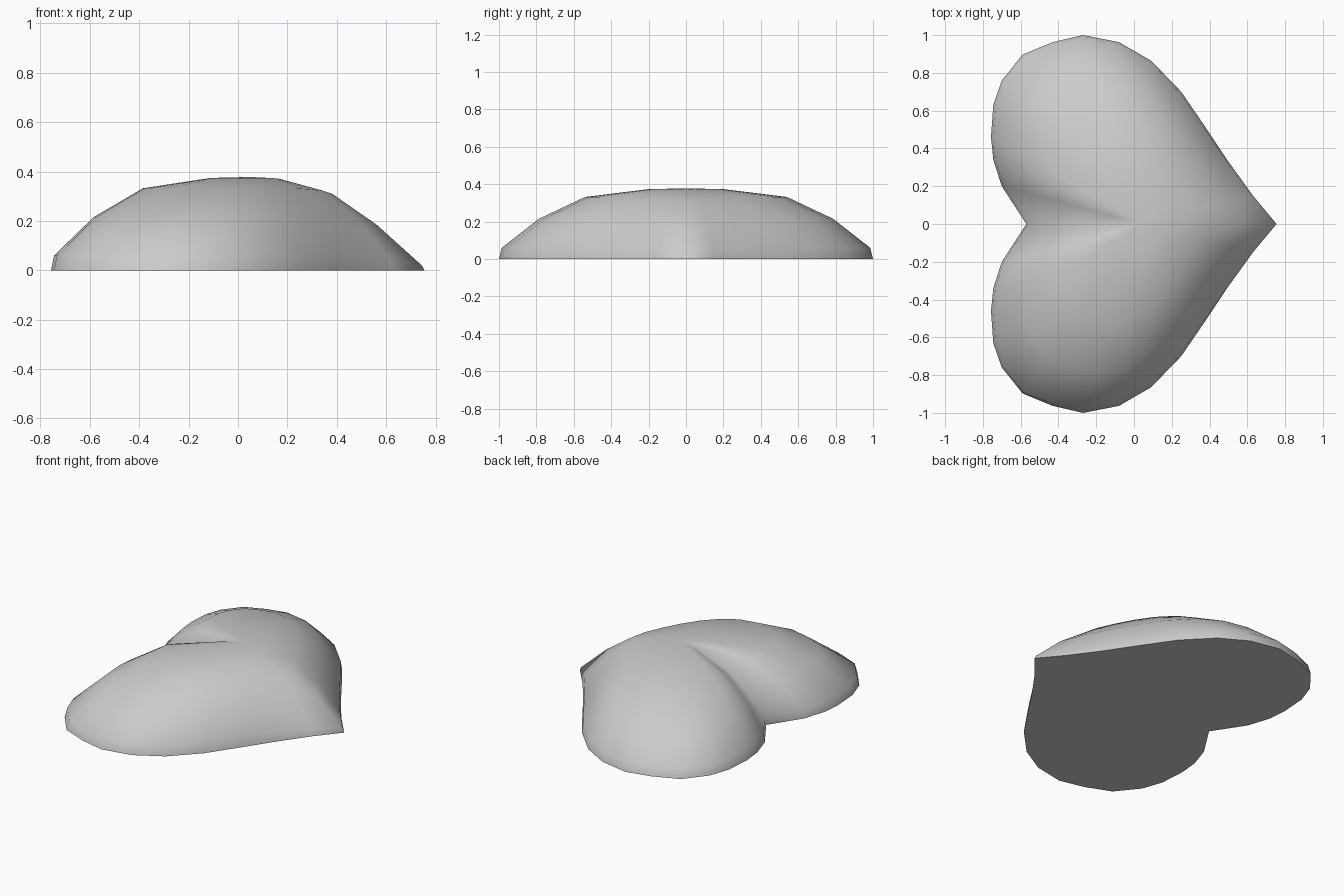
import bpy, bmesh

if "Cube" in bpy.data.objects:
    bpy.data.objects.remove(bpy.data.objects["Cube"])

# Half outline of the heart, from the notch round to the tip
half = [(-.57, 0), (-.70, .20), (-.745, .34), (-.757, .46), (-.745, .63), (-.70, .76),
        (-.59, .897), (-.43, .963), (-.27, 1.0), (-.08, .963), (.09, .865), (.25, .70),
        (.38, .51), (.50, .33), (.63, .15), (.755, 0)]
last = len(half) - 1
outline = [(x, y, i) for i, (x, y) in enumerate(half)]
outline += [(x, -y, i) for x, y, i in reversed(outline[1:-1])]

# Dome levels: scale, height, tip scale, tip height, notch height
levels = [(1, 0, 1, 0, 0), (.985, .06, .985, .02, .05), (.787, .215, .725, .185, .17),
          (.54, .332, .47, .31, .28), (.2, .374, .17, .37, .365)]
CX = .05


def point(x, y, i, level):
    s, z, ts, tz, nz = level
    if i >= last - 2:                       # blend down to the tip ridge
        w = (.15, .45, 1)[i - last + 2]
        s, z = s + (ts - s) * w, z + (tz - z) * w
    elif i <= 1:                            # sink into the notch valley
        z += (nz - z) * (1, .3)[i]
    return (CX + s * (x - CX), s * y, z)


bm = bmesh.new()
rings = [[bm.verts.new(point(x, y, i, lv)) for x, y, i in outline] for lv in levels]
n = len(outline)
for a, b in zip(rings, rings[1:]):
    for i in range(n):
        j = (i + 1) % n
        bm.faces.new((a[i], a[j], b[j], b[i]))
# Crown
top = bm.verts.new((CX, 0, .378))
for i in range(n):
    bm.faces.new((rings[-1][i], rings[-1][(i + 1) % n], top))
# Flat underside with a sharp rim
base = bm.faces.new(rings[0])
bmesh.ops.recalc_face_normals(bm, faces=bm.faces)
for f in bm.faces:
    f.smooth = f is not base
for e in base.edges:
    e.smooth = False

mesh = bpy.data.meshes.new("heart_dome")
bm.to_mesh(mesh)
bm.free()
obj = bpy.data.objects.new("heart_dome", mesh)
bpy.context.collection.objects.link(obj)
